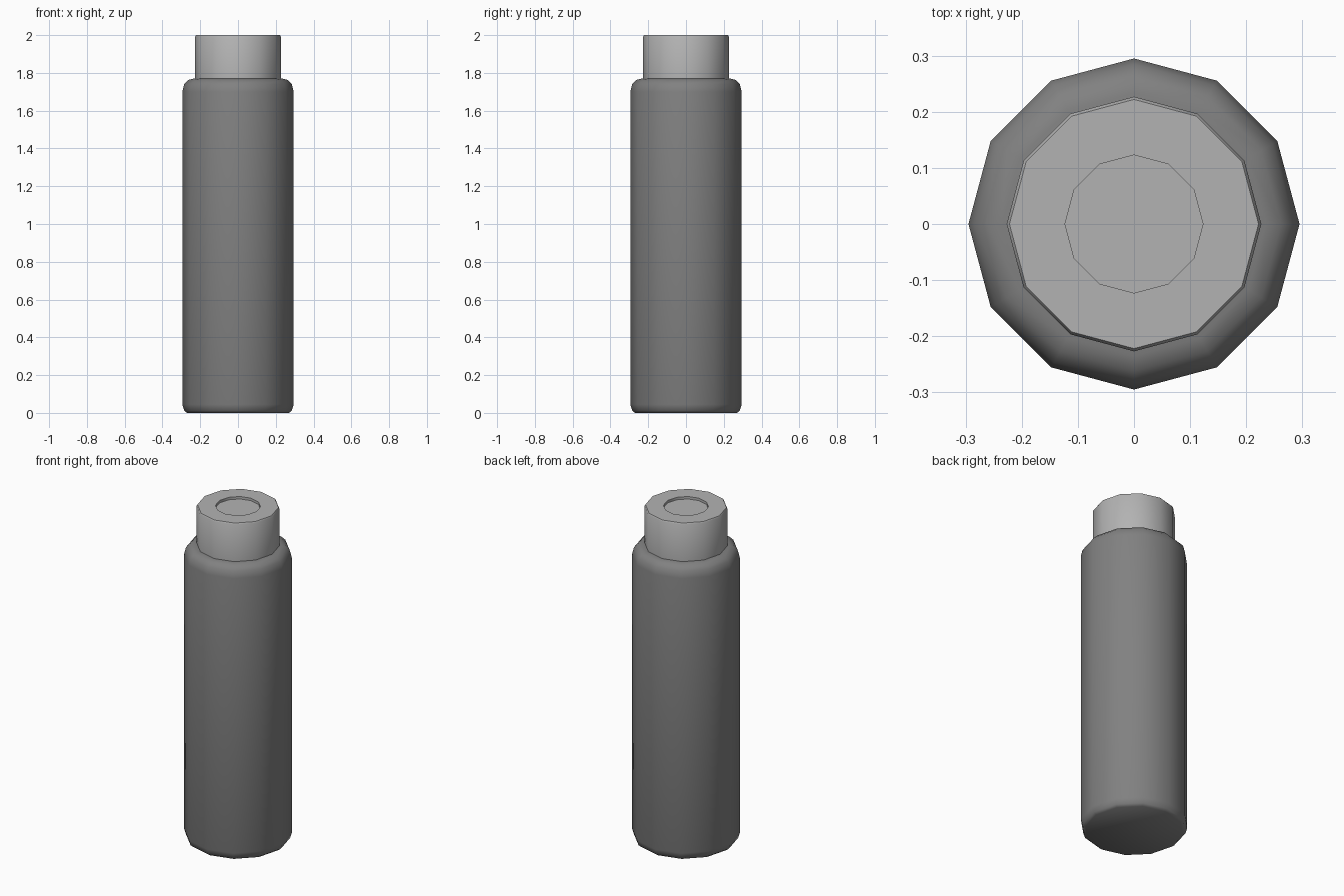
import bpy, bmesh, math

cube = bpy.data.objects.get("Cube")
if cube:
    bpy.data.objects.remove(cube, do_unlink=True)

SIDES = 12


def material(name, grey):
    mat = bpy.data.materials.new(name)
    mat.use_nodes = True
    colour = (grey, grey, grey, 1)
    mat.diffuse_color = colour
    mat.node_tree.nodes["Principled BSDF"].inputs["Base Color"].default_value = colour
    return mat


def lathe(name, profile, mat):
    """Turn a (radius, height) profile, listed bottom to top, into a closed solid."""
    bm = bmesh.new()
    rings = []
    for r, z in profile:
        angles = [math.tau * i / SIDES for i in range(SIDES)]
        rings.append([bm.verts.new((r * math.cos(a), r * math.sin(a), z)) for a in angles])
    for low, high in zip(rings, rings[1:]):
        for i in range(SIDES):
            j = (i + 1) % SIDES
            bm.faces.new((low[i], low[j], high[j], high[i]))
    bm.faces.new(rings[0][::-1])
    bm.faces.new(rings[-1])
    mesh = bpy.data.meshes.new(name)
    bm.to_mesh(mesh)
    bm.free()
    obj = bpy.data.objects.new(name, mesh)
    bpy.context.collection.objects.link(obj)
    mesh.materials.append(mat)
    bpy.ops.object.select_all(action="DESELECT")
    obj.select_set(True)
    bpy.context.view_layer.objects.active = obj
    bpy.ops.object.shade_smooth_by_angle(angle=math.radians(40))
    return obj


# Tall body with a small foot bevel and rounded shoulder
lathe("bottle_body", [(0.27, 0), (0.285, 0.012), (0.295, 0.045), (0.295, 1.70),
                      (0.285, 1.74), (0.262, 1.763), (0.235, 1.77), (0.20, 1.77)],
      material("dark grey", 0.22))

# Cap with a shallow round recess in its top
lathe("cap", [(0.227, 1.765), (0.227, 1.992), (0.222, 2.0),
              (0.123, 2.0), (0.123, 1.985)],
      material("light grey", 0.45))
